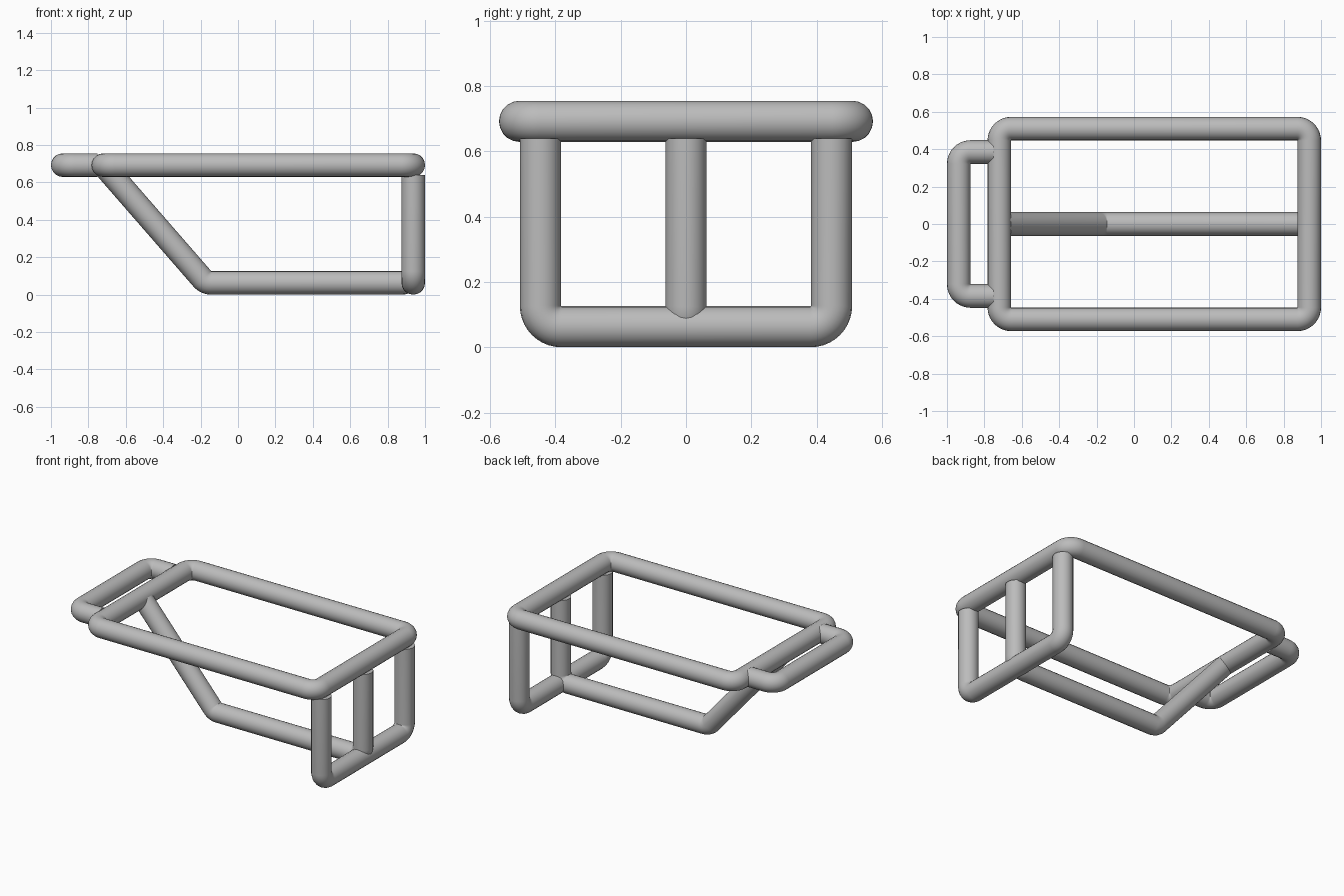
import bpy
import math
from mathutils import Vector, Quaternion

cube = bpy.data.objects.get("Cube")
if cube:
    bpy.data.objects.remove(cube, do_unlink=True)

R = 0.063          # tube radius
BEND = 0.064       # centreline bend radius
STEPS = 10         # segments per bend

# Single grey metal finish
GREY = (0.5, 0.5, 0.5, 1.0)
metal = bpy.data.materials.new("grey_metal")
metal.use_nodes = True
metal.diffuse_color = GREY
metal.node_tree.nodes["Principled BSDF"].inputs["Base Color"].default_value = GREY


def bend(prev, corner, nxt):
    """Points of a circular arc that rounds one corner of the path."""
    a, b = (prev - corner).normalized(), (nxt - corner).normalized()
    half = a.angle(b) / 2
    start = corner + a * BEND / math.tan(half)
    centre = corner + (a + b).normalized() * BEND / math.sin(half)
    axis = (-a).cross(b).normalized()
    sweep = math.pi - 2 * half
    return [centre + Quaternion(axis, sweep * i / STEPS) @ (start - centre)
            for i in range(STEPS + 1)]


def tube(name, corners, closed=False):
    """Round tube along a path with rounded corners."""
    pts = [Vector(c) for c in corners]
    n = len(pts)
    path = []
    for i, p in enumerate(pts):
        if not closed and i in (0, n - 1):
            path.append(p)
        else:
            path += bend(pts[i - 1], p, pts[(i + 1) % n])
    curve = bpy.data.curves.new(name, "CURVE")
    curve.dimensions = "3D"
    curve.bevel_depth = R
    curve.bevel_resolution = 8
    curve.use_fill_caps = True
    spline = curve.splines.new("POLY")
    spline.points.add(len(path) - 1)
    for sp, p in zip(spline.points, path):
        sp.co = (*p, 1)
    spline.use_cyclic_u = closed
    obj = bpy.data.objects.new(name, curve)
    bpy.context.collection.objects.link(obj)
    bpy.ops.object.select_all(action="DESELECT")
    obj.select_set(True)
    bpy.context.view_layer.objects.active = obj
    bpy.ops.object.convert(target="MESH")
    obj = bpy.context.object
    obj.data.materials.clear()
    obj.data.materials.append(metal)
    bpy.ops.object.shade_smooth_by_angle(angle=math.radians(40))
    return obj


TOP = 0.692        # height of the upper frame
LEG_TOP = 0.64     # where the uprights stop
END = 1 - R        # outermost centreline in x
BACK = -0.72       # cross rail beside the handle

# Upper rectangular frame
W = 0.51
tube("top_frame", [(BACK, -W, TOP), (END, -W, TOP), (END, W, TOP), (BACK, W, TOP)], closed=True)

# Push handle
H = 0.385
tube("handle", [(-0.75, -H, TOP), (-END, -H, TOP), (-END, H, TOP), (-0.75, H, TOP)])

# U-shaped end legs
L = 0.446
tube("leg_frame", [(END, -L, LEG_TOP), (END, -L, R), (END, L, R), (END, L, LEG_TOP)])

# Centre keel: diagonal brace, bottom bar and middle upright
tube("keel", [(-0.705, 0, 0.675), (-0.172, 0, R), (END, 0, R), (END, 0, LEG_TOP)])
